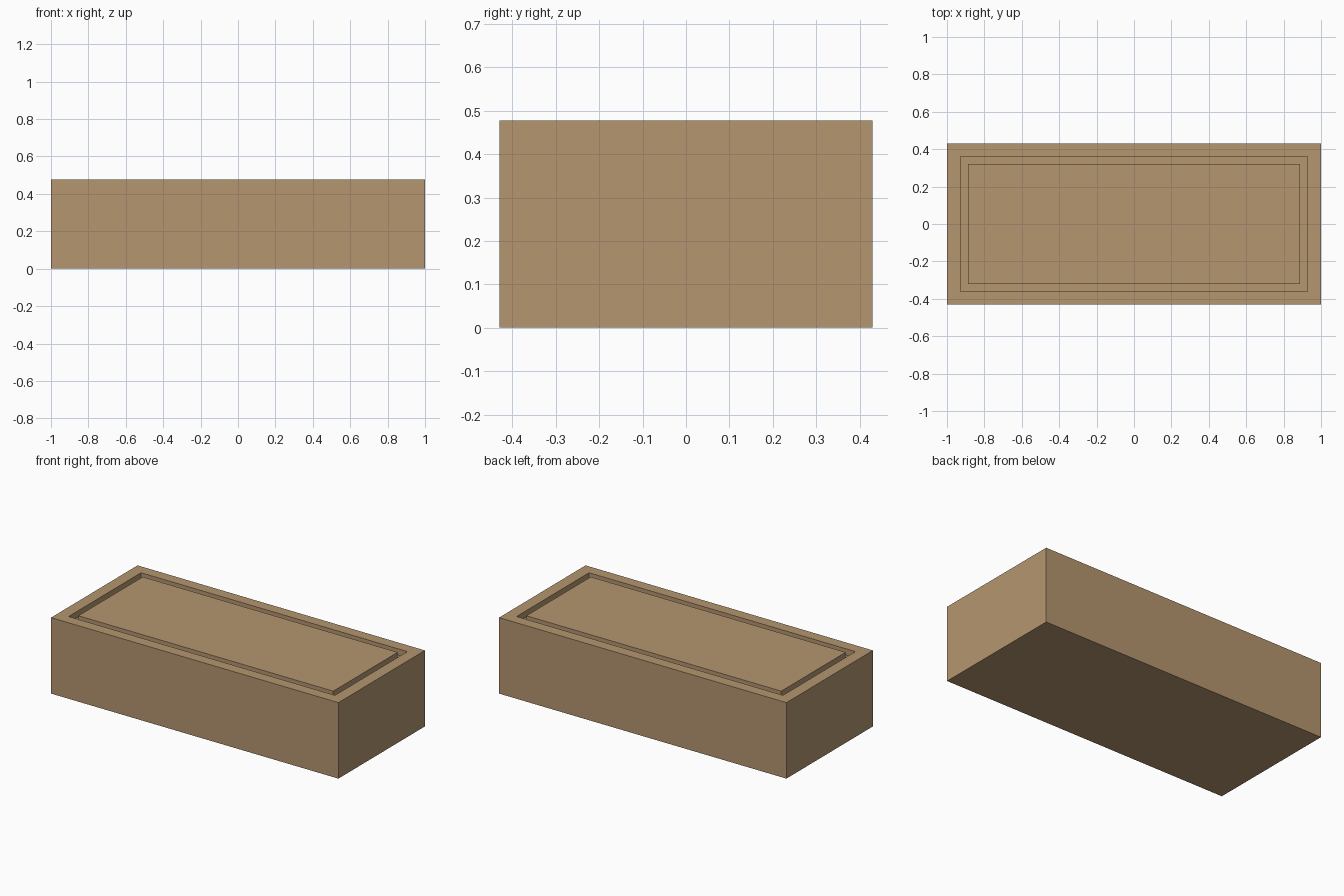
import bpy, bmesh

if "Cube" in bpy.data.objects:
    bpy.data.objects.remove(bpy.data.objects["Cube"])

wood = bpy.data.materials.new("light_brown")
wood.diffuse_color = (0.46, 0.305, 0.16, 1)
wood.use_nodes = True
wood.node_tree.nodes["Principled BSDF"].inputs["Base Color"].default_value = wood.diffuse_color

HEIGHT = 0.478
GROOVE_FLOOR = HEIGHT - 0.04

bm = bmesh.new()


def loop(hx, hy, z):
    """Rectangle of four vertices centred on the z axis."""
    return [bm.verts.new((sx * hx, sy * hy, z))
            for sx, sy in ((-1, -1), (1, -1), (1, 1), (-1, 1))]


# Nested rectangles: base, rim, groove walls, raised centre panel
loops = [
    loop(1.0, 0.43, 0),
    loop(1.0, 0.43, HEIGHT),
    loop(0.927, 0.36, HEIGHT),
    loop(0.927, 0.36, GROOVE_FLOOR),
    loop(0.887, 0.32, GROOVE_FLOOR),
    loop(0.887, 0.32, HEIGHT),
]
for a, b in zip(loops, loops[1:]):
    for i in range(4):
        j = (i + 1) % 4
        bm.faces.new((a[i], a[j], b[j], b[i]))

# Underside and panel top
bm.faces.new(loops[0][::-1])
bm.faces.new(loops[-1])
bmesh.ops.recalc_face_normals(bm, faces=bm.faces)

mesh = bpy.data.meshes.new("grooved_block")
bm.to_mesh(mesh)
bm.free()
mesh.materials.append(wood)
block = bpy.data.objects.new("grooved_block", mesh)
bpy.context.collection.objects.link(block)
